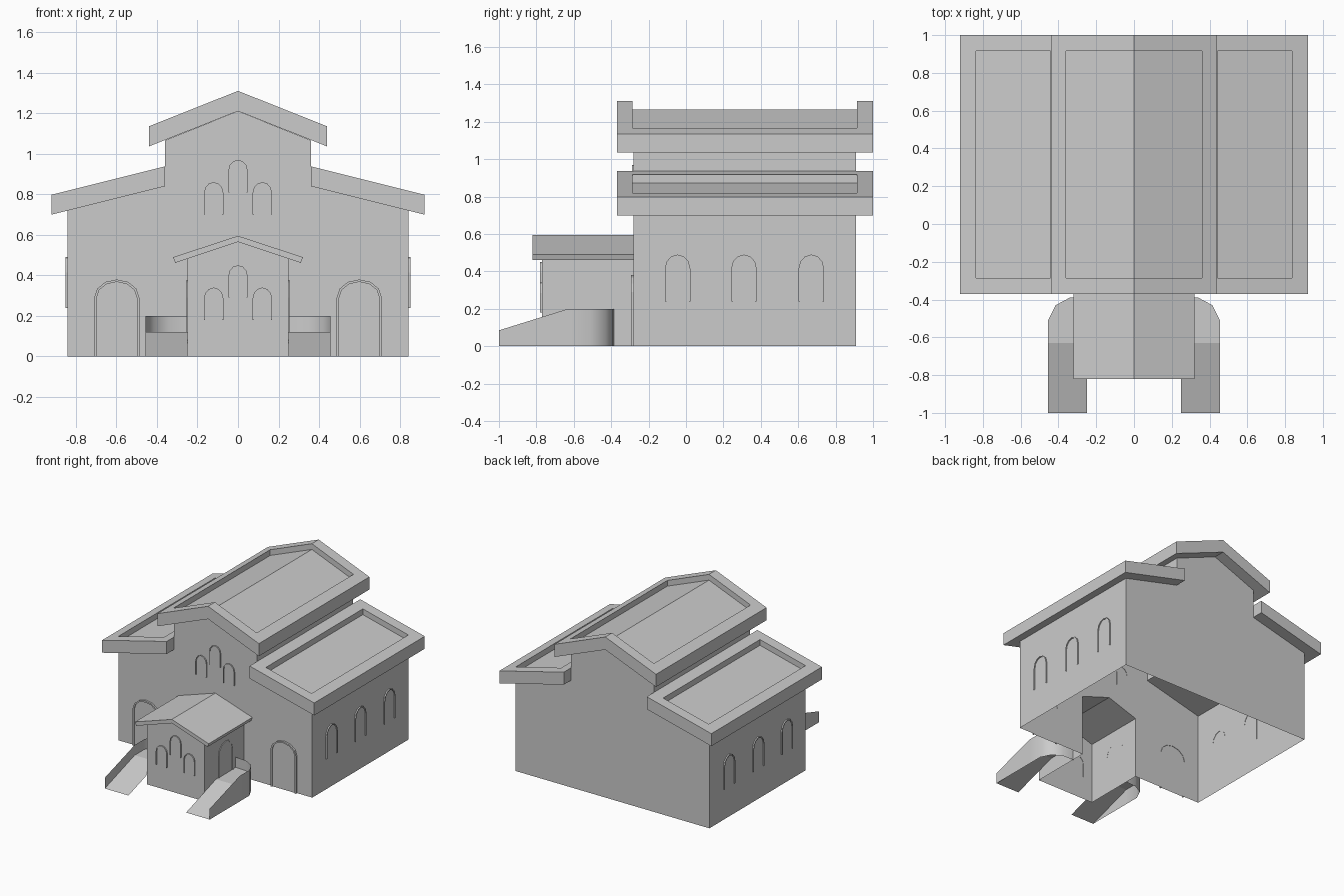
import bpy, bmesh, math
from mathutils import Vector

if "Cube" in bpy.data.objects:
    bpy.data.objects.remove(bpy.data.objects["Cube"])

FRONT, BACK = -0.28, 0.91      # main wall planes
PORCH = -0.77                  # porch front plane


def finish(name, bm):
    bmesh.ops.recalc_face_normals(bm, faces=bm.faces)
    me = bpy.data.meshes.new(name)
    bm.to_mesh(me)
    bm.free()
    ob = bpy.data.objects.new(name, me)
    bpy.context.collection.objects.link(ob)
    return ob


def sheets(name, polys):
    """Object from a list of polygons given as point lists."""
    bm = bmesh.new()
    for p in polys:
        bm.faces.new([bm.verts.new(c) for c in p])
    bmesh.ops.remove_doubles(bm, verts=bm.verts, dist=0.0005)
    return finish(name, bm)


def both(half):
    """Mirror a right-hand xz outline running from outside to the centre."""
    return half + [(-x, z) for x, z in reversed(half) if x > 0]


def flat(pts, y):
    return [(x, y, z) for x, z in pts]


def wall(x, y0, y1, z0, z1):
    return [(x, y0, z0), (x, y1, z0), (x, y1, z1), (x, y0, z1)]


def roof(name, top, bottom, y0, y1, border=0, sink=0):
    """Slab along y; top and bottom run the same way. Optionally sunken panel."""
    bm = bmesh.new()
    rings = [[bm.verts.new(c) for c in flat(top + bottom[::-1], y)] for y in (y0, y1)]
    n = len(rings[0])
    faces = []
    for i in range(n):
        j = (i + 1) % n
        faces.append(bm.faces.new([rings[0][i], rings[0][j], rings[1][j], rings[1][i]]))
    bm.faces.new(rings[0])
    bm.faces.new(rings[1][::-1])
    bmesh.ops.recalc_face_normals(bm, faces=bm.faces)
    if border:
        panel = faces[:len(top) - 1]
        for t in (border, 0):
            bmesh.ops.inset_region(bm, faces=panel, thickness=t, use_even_offset=True)
        verts = list({v for f in panel for v in f.verts})
        bmesh.ops.translate(bm, verts=verts, vec=Vector((0, 0, -sink)))
    return finish(name, bm)


def arch(name, place, u, z0, half, height, rise, rim=0.012):
    """Round-topped opening with a thin raised frame; place maps (u, z, depth)."""
    def loop(inset):
        h, r, spring = half - inset, rise - inset, z0 + height - rise
        arc = [(u + h * math.cos(math.pi * k / 6), spring + r * math.sin(math.pi * k / 6))
               for k in range(7)]
        return [(u + h, z0)] + arc + [(u - h, z0)]
    bm = bmesh.new()
    spec = [(0, -0.002), (0, 0.01), (rim, 0.01), (rim, 0.004)]
    rings = [[bm.verts.new(place(a, z, d)) for a, z in loop(i)] for i, d in spec]
    for a, b in zip(rings, rings[1:]):
        for i in range(len(a) - 1):
            bm.faces.new([a[i], a[i + 1], b[i + 1], b[i]])
    bm.faces.new(rings[-1])
    return finish(name, bm)


# main walls: open floor, front wall cut out where the porch joins
outline = [(0.84, 0), (0.84, 0.72), (0.36, 0.84), (0.36, 1.066), (0, 1.21)]
porch_end = [(0.25, 0), (0.25, 0.482), (0, 0.565)]
polys = [flat(both(outline), BACK),
         flat(both(outline) + both(porch_end)[::-1], FRONT)]
for s in (1, -1):
    polys += [wall(s * 0.84, FRONT, BACK, 0, 0.72), wall(s * 0.36, FRONT, BACK, 0.84, 1.066)]
sheets("main_walls", polys)

# porch walls
sheets("porch_walls", [flat(both(porch_end), PORCH)] +
       [wall(s * 0.25, PORCH, FRONT, 0, 0.482) for s in (1, -1)])

# roofs
roof("upper_roof", both([(0.44, 1.135), (0, 1.31)]), both([(0.44, 1.036), (0, 1.21)]),
     -0.37, 1.0, 0.085, 0.045)
for s, side in ((1, "right"), (-1, "left")):
    roof(side + "_aisle_roof", [(s * 0.92, 0.798), (s * 0.36, 0.938)],
         [(s * 0.92, 0.70), (s * 0.36, 0.84)], -0.37, 1.0, 0.085, 0.045)
roof("porch_roof", both([(0.32, 0.49), (0, 0.595)]), both([(0.31, 0.462), (0, 0.565)]),
     -0.82, FRONT)

# window trios on the main front and the porch front
for part, y, drop in (("front", FRONT, 0), ("porch", PORCH, 0.52)):
    for x, z in ((-0.12, 0.70), (0, 0.81), (0.12, 0.70)):
        arch(part + "_window", lambda a, h, d: (a, y - d, h), x, z - drop, 0.048, 0.16, 0.055, 0.006)

for s in (1, -1):
    # front doors, side windows, porch side doors
    arch("front_door", lambda a, h, d: (a, FRONT - d * 1.4, h), s * 0.598, 0, 0.111, 0.38, 0.09)
    for y in (-0.045, 0.31, 0.67):
        arch("side_window", lambda a, h, d: (s * (0.84 + d), a, h), y, 0.24, 0.068, 0.25, 0.075, 0.008)
    arch("porch_door", lambda a, h, d: (s * (0.25 + d * 0.5), a, h), -0.51, 0.12, 0.09, 0.257, 0.085)

    # ramp with landing and curved parapet: x, y, floor z, parapet z
    path = [(0.455, -1, 0, 0.085), (0.455, -0.63, 0.12, 0.2), (0.455, -0.51, 0.12, 0.2),
            (0.415, -0.43, 0.12, 0.2), (0.34, -0.39, 0.12, 0.2), (0.25, -0.385, 0.12, 0.2)]
    landing = [(s * x, y, f) for x, y, f, _ in path[1:]] + [(s * 0.25, -0.63, 0.12)]
    slope = [(s * 0.25, -1, 0), (s * 0.455, -1, 0), (s * 0.455, -0.63, 0.12), (s * 0.25, -0.63, 0.12)]
    sheets("ramp_floor", [landing, slope])
    ob = sheets("ramp_parapet", [[(s * a[0], a[1], 0), (s * b[0], b[1], 0),
                                  (s * b[0], b[1], b[3]), (s * a[0], a[1], a[3])]
                                 for a, b in zip(path, path[1:])])
    bpy.ops.object.select_all(action='DESELECT')
    ob.select_set(True)
    bpy.context.view_layer.objects.active = ob
    bpy.ops.object.shade_smooth_by_angle(angle=math.radians(50))
